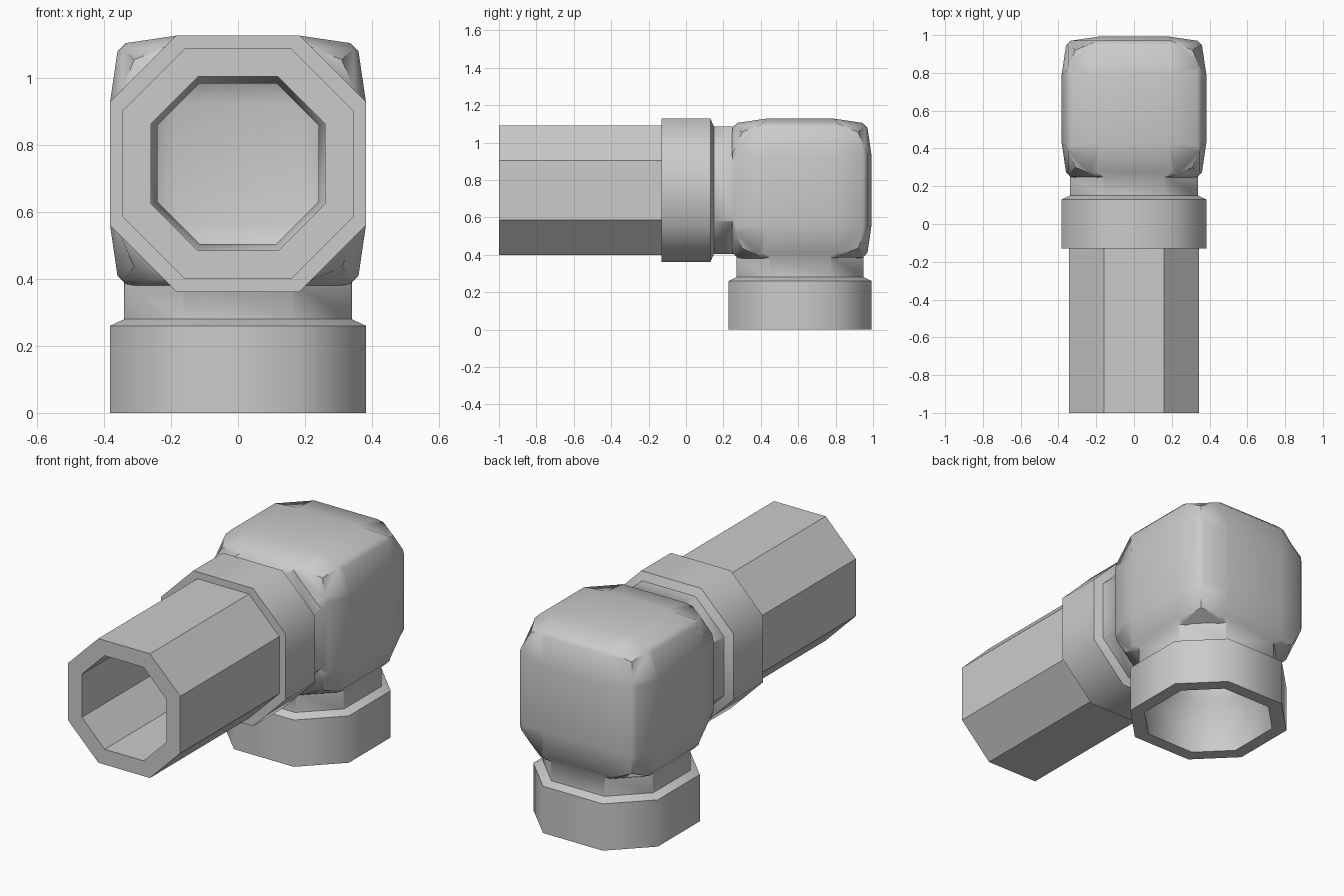
import bpy, bmesh, math
from mathutils import Matrix, Vector

if "Cube" in bpy.data.objects:
    bpy.data.objects.remove(bpy.data.objects["Cube"])

CENTRE = Vector((0, 0.61, 0.745))
INTO_Y = Matrix.Rotation(-math.pi / 2, 4, 'X')      # local z -> +y


def finish(name, bm, matrix):
    bmesh.ops.transform(bm, matrix=matrix, verts=bm.verts)
    bmesh.ops.recalc_face_normals(bm, faces=bm.faces)
    mesh = bpy.data.meshes.new(name)
    bm.to_mesh(mesh)
    bm.free()
    obj = bpy.data.objects.new(name, mesh)
    bpy.context.collection.objects.link(obj)
    return obj


def octagon_tube(name, profile, matrix, hollow=False, k=0.48):
    """Stack octagons (apothem, height); hollow joins last ring to first."""
    bm = bmesh.new()
    shape = [(1, -k), (1, k), (k, 1), (-k, 1), (-1, k), (-1, -k), (-k, -1), (k, -1)]
    rings = [[bm.verts.new((x * r, y * r, h)) for x, y in shape] for r, h in profile]
    pairs = list(zip(rings, rings[1:]))
    if hollow:
        pairs.append((rings[-1], rings[0]))
    else:
        bm.faces.new(rings[0])
        bm.faces.new(rings[-1])
    for a, b in pairs:
        for i in range(8):
            j = (i + 1) % 8
            bm.faces.new((a[i], a[j], b[j], b[i]))
    return finish(name, bm, matrix)


def bulged_box(name, face, edge, corner, bevel):
    """Cube in a 3x3 grid per side: raised faces, trimmed edges and corners."""
    bm = bmesh.new()
    bmesh.ops.create_cube(bm, size=2)
    bmesh.ops.subdivide_edges(bm, edges=bm.edges[:], cuts=2, use_grid_fill=True)
    on_edge = set()
    for v in bm.verts:
        n = sum(abs(c) > 0.9 for c in v.co)
        big, small = {1: (face, 0.18), 2: (edge, 0.2), 3: (corner, 0)}[n]
        v.co = [math.copysign(big if abs(c) > 0.9 else small, c) for c in v.co]
        if n == 2:
            on_edge.add(v)
    if bevel:
        rims = [e for e in bm.edges if all(v in on_edge for v in e.verts)
                and (e.verts[0].co - e.verts[1].co).length > 0.3
                and len({tuple(abs(c) > 0.3 for c in v.co) for v in e.verts}) == 1]
        bmesh.ops.bevel(bm, geom=rims, offset=bevel, segments=1, affect='EDGES')
    return finish(name, bm, Matrix.Translation(CENTRE))


def combine(target, other, operation):
    bpy.context.view_layer.objects.active = target
    mod = target.modifiers.new(operation, 'BOOLEAN')
    mod.operation, mod.solver, mod.object = operation, 'EXACT', other
    bpy.ops.object.modifier_apply(modifier=mod.name)
    bpy.data.objects.remove(other)


def shade(obj, degrees):
    bpy.ops.object.select_all(action='DESELECT')
    obj.select_set(True)
    bpy.context.view_layer.objects.active = obj
    bpy.ops.object.shade_smooth_by_angle(angle=math.radians(degrees))


# Elbow: bulged body joined to two identical collars with necks
elbow = bulged_box("elbow", 0.383, 0.357, 0.31, 0.022)
down = Matrix.Translation((0, 0.61, 0))
front = Matrix.Translation((0, -0.13, 0.745)) @ INTO_Y
collar = [(0.383, 0), (0.383, 0.26), (0.34, 0.28), (0.34, 0.43)]
bore = [(0.312, -0.05), (0.312, 0.2), (0.26, 0.28), (0.24, 0.40), (0.24, 0.50)]
for m in (down, front):
    combine(elbow, octagon_tube("collar", collar, m), 'UNION')

# Hollow interior of the elbow
combine(elbow, bulged_box("cavity", 0.31, 0.29, 0.25, 0), 'DIFFERENCE')
for m in (down, front):
    combine(elbow, octagon_tube("bore", bore, m), 'DIFFERENCE')
shade(elbow, 50)

# Open-ended pipe pushed into the front collar
pipe = octagon_tube("pipe", [(0.345, 0), (0.345, 1.1), (0.26, 1.1), (0.26, 0)],
                    Matrix.Translation((0, -1, 0.745)) @ INTO_Y, True, 0.46)
shade(pipe, 30)
